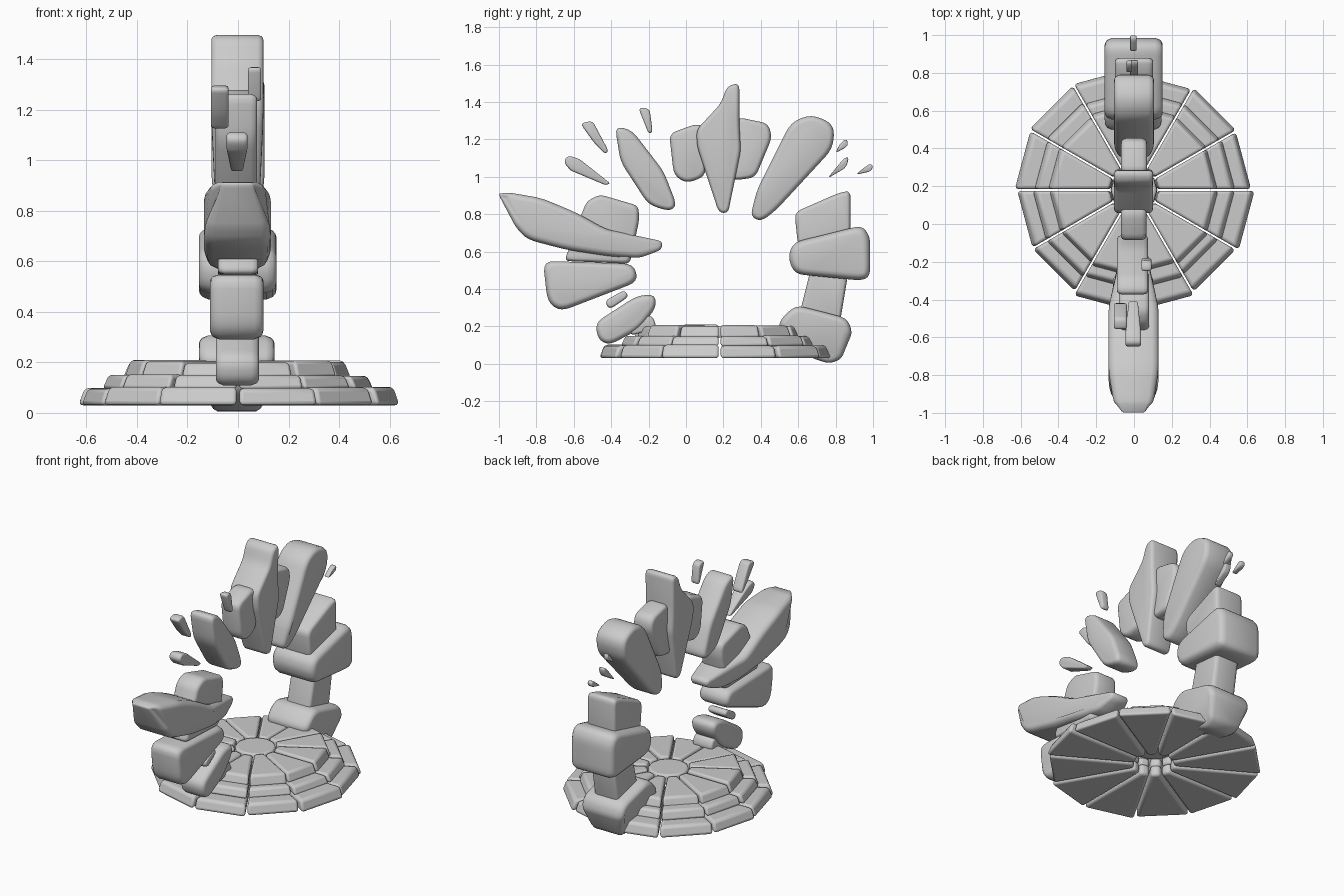
import bpy, bmesh, math, random
from mathutils import Vector

if "Cube" in bpy.data.objects:
    bpy.data.objects.remove(bpy.data.objects["Cube"])

random.seed(4)


def finish(name, bm, angle=40):
    bmesh.ops.recalc_face_normals(bm, faces=bm.faces)
    me = bpy.data.meshes.new(name)
    bm.to_mesh(me)
    bm.free()
    ob = bpy.data.objects.new(name, me)
    bpy.context.collection.objects.link(ob)
    bpy.ops.object.select_all(action='DESELECT')
    ob.select_set(True)
    bpy.context.view_layer.objects.active = ob
    bpy.ops.object.shade_smooth_by_angle(angle=math.radians(angle))
    return ob


def inset(pts, d):
    # move every corner of an outline inwards along its bisector
    area = sum(a.x * b.y - b.x * a.y for a, b in zip(pts, pts[1:] + pts[:1]))
    s = 1 if area > 0 else -1
    out = []
    for i, p in enumerate(pts):
        t = ((p - pts[i - 1]).xy.normalized() + (pts[(i + 1) % len(pts)] - p).xy.normalized()).normalized()
        out.append(p + Vector((-t.y, t.x, 0)) * d * s)
    return out


def rounded(pts, r):
    # replace each corner by a short curve
    out = []
    for i, p in enumerate(pts):
        a, b = pts[i - 1] - p, pts[(i + 1) % len(pts)] - p
        a = p + a * min(r / a.length, .45)
        b = p + b * min(r / b.length, .45)
        for k in range(5):
            t = k / 4
            out.append(a * (1 - t) ** 2 + p * 2 * t * (1 - t) + b * t * t)
    return out


def stone(name, prof, x0, x1, r=.05, d=.025):
    # prof: (y, z[, width factor]) outline, rounded and extruded along x
    pts = [Vector((p[0], p[1], p[2] if len(p) > 2 else 1)) for p in prof]
    c, w = (x0 + x1) / 2, (x1 - x0) / 2
    bm = bmesh.new()
    rings = []
    layers = [(w, d), (w - .1 * d, .62 * d), (w - .35 * d, .28 * d), (w - d, 0)]
    for side in (1, -1):
        for x, off in (layers if side == 1 else layers[::-1]):
            rings.append([bm.verts.new((c + side * x * v.z, v.x, v.y))
                          for v in rounded(inset(pts, off), r)])
    n = len(rings[0])
    for A, B in zip(rings, rings[1:]):
        for i in range(n):
            j = (i + 1) % n
            bm.faces.new((A[i], A[j], B[j], B[i]))
    bm.faces.new(rings[0])
    bm.faces.new(rings[-1])
    return finish(name, bm, 50)


def tier(name, r_in, r_out, z0, z1, jr, jz, bev):
    # ring of twelve wedge slabs with thin gaps
    bm = bmesh.new()
    gap = .005
    for k in range(12):
        ro = r_out + random.uniform(-jr, jr)
        zt = z1 + random.uniform(-jz, jz)
        vs = []
        for z, rr in ((z0, ro), (zt, ro - .025)):
            for rad, ang in ((r_in, k), (rr, k), (rr, k + 1), (r_in, k + 1)):
                a = math.radians(30 * ang)
                s = gap if ang == k else -gap
                vs.append(bm.verts.new((rad * math.cos(a) - s * math.sin(a),
                                        .18 + rad * math.sin(a) + s * math.cos(a), z)))
        for f in ((0, 1, 2, 3), (4, 5, 6, 7), (0, 1, 5, 4), (1, 2, 6, 5), (2, 3, 7, 6), (3, 0, 4, 7)):
            bm.faces.new([vs[i] for i in f])
    ob = finish(name, bm)
    m = ob.modifiers.new("bevel", 'BEVEL')
    m.width, m.segments = bev, 3
    return ob


# Stepped round platform
tier("platform_lower", .12, .635, .03, .10, .018, .004, .018)
tier("platform_middle", .125, .53, .095, .15, .012, .004, .015)
tier("platform_upper", .13, .455, .14, .205, .01, .009, .015)
bm = bmesh.new()
bmesh.ops.create_cone(bm, cap_ends=True, segments=12, radius1=.125, radius2=.12, depth=.06)
bmesh.ops.translate(bm, verts=bm.verts, vec=(0, .18, .17))
hub = finish("platform_hub", bm)
m = hub.modifiers.new("bevel", 'BEVEL')
m.width, m.segments = .012, 3

# Right-hand pillar, bottom to top
stone("pillar_foot", [(.49, .22), (.585, .315), (.86, .245), (.89, .17), (.83, .025, .75),
                      (.765, 0, .65), (.56, .07, .8)], -.155, .145, .05, .035)
stone("pillar_shaft", [(.67, .52), (.87, .5), (.82, .2), (.60, .24)], -.085, .085, .03)
stone("pillar_block", [(.545, .57), (.575, .65), (.94, .74), (.985, .68), (.985, .47), (.94, .445),
                       (.58, .48)], -.155, .152, .05, .04)
stone("pillar_cap", [(.58, .81), (.82, .915), (.88, .925), (.88, .66), (.60, .62)], -.1, .1, .04)

# Broken arch stones
stone("arch_right_stone", [(.345, .79, .8), (.38, .93), (.56, 1.29), (.67, 1.335), (.795, 1.28),
                           (.785, 1.15), (.48, .82, .85), (.40, .76, .8)], -.105, .105, .06, .03)
stone("arch_right_filler", [(.27, 1.32), (.44, 1.285), (.46, 1.21), (.37, .995), (.24, .98)], -.068, .068, .04)
stone("keystone", [(.055, 1.25), (.185, 1.39), (.22, 1.485), (.285, 1.502), (.285, 1.28), (.293, 1.14),
                   (.225, .805, .85), (.175, .81, .85), (.06, 1.16)], -.105, .1, .035, .022)
stone("arch_left_filler", [(-.09, 1.23), (.06, 1.285), (.13, 1.25), (.10, 1.0), (.0, .965), (-.065, 1.01)],
      -.07, .065, .04)
stone("arch_left_stone", [(-.38, 1.27), (-.29, 1.25), (-.12, 1.03), (-.05, .85), (-.085, .815),
                          (-.20, .85), (-.35, 1.08)], -.09, .075, .05)

# Left-hand side
stone("left_blade", [(-1.005, .91, .5), (-.94, .915, .8), (-.77, .885), (-.59, .81), (-.43, .72),
                     (-.125, .655, .5), (-.13, .61, .5), (-.25, .565, .7), (-.41, .575, .9), (-.64, .61),
                     (-.85, .665), (-.91, .73, .95)], -.135, .13, .06, .035)
stone("left_block", [(-.65, .55), (-.555, .81), (-.53, .87), (-.46, .905), (-.255, .845), (-.25, .77),
                     (-.30, .535)], -.08, .08, .03)
stone("left_slab", [(-.765, .55), (-.28, .535), (-.255, .44), (-.67, .28), (-.74, .33)], -.11, .1, .06, .035)
stone("left_pebble", [(-.435, .335), (-.33, .395), (-.305, .36), (-.41, .29)], -.065, .065, .03, .015)
stone("left_foot", [(-.485, .22), (-.26, .365), (-.165, .37), (-.16, .30), (-.25, .185), (-.41, .1),
                    (-.47, .13)], -.088, .083, .05, .03)
stone("left_foot_wedge", [(-.30, .25), (-.18, .26), (-.155, .19), (-.30, .15)], -.07, .07, .03, .015)

# Floating shards: outline, x range
shards = [
    ([(-.655, 1.08), (-.63, 1.115), (-.57, 1.095), (-.405, .965, .6), (-.43, .955, .6), (-.62, 1.035)], -.045, .037),
    ([(-.565, 1.285), (-.50, 1.3), (-.415, 1.14), (-.43, 1.12), (-.49, 1.18)], -.107, -.038),
    ([(-.255, 1.37), (-.195, 1.365), (-.178, 1.24), (-.2, 1.23)], .04, .092),
    ([(.797, 1.125), (.825, 1.18), (.86, 1.205), (.868, 1.165)], -.04, -.01),
    ([(.755, .99), (.845, 1.1), (.872, 1.105), (.857, 1.05)], -.02, .022),
    ([(.905, 1.01), (.98, 1.07), (1.0, 1.06), (.992, 1.03)], -.02, .013)]
for i, (prof, a, b) in enumerate(shards):
    stone("floating_shard_%d" % (i + 1), prof, a, b, .025, .012 if i < 3 else .007)
